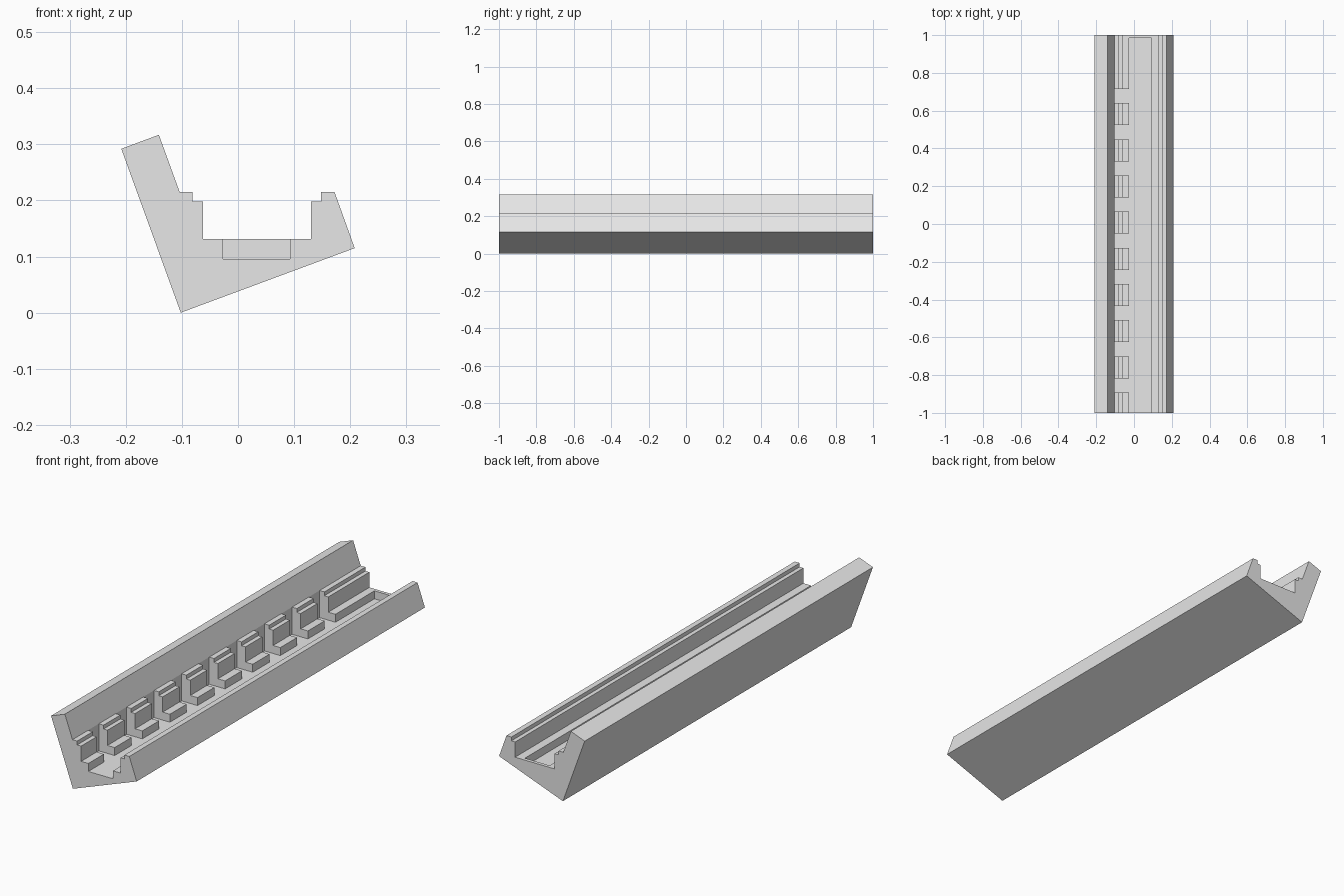
import bpy
import bmesh

cube = bpy.data.objects.get("Cube")
if cube:
    bpy.data.objects.remove(cube, do_unlink=True)

# Single flat grey
grey = bpy.data.materials.new("plain_grey")
grey.use_nodes = True
grey.diffuse_color = (0.8, 0.8, 0.8, 1)
grey.node_tree.nodes["Principled BSDF"].inputs["Base Color"].default_value = (0.8, 0.8, 0.8, 1)


def extrude_profile(name, profile, y0, y1):
    """Extrude an (x, z) profile along y."""
    bm = bmesh.new()
    face = bm.faces.new([bm.verts.new((x, y0, z)) for x, z in profile])
    result = bmesh.ops.extrude_face_region(bm, geom=[face])
    moved = [v for v in result["geom"] if isinstance(v, bmesh.types.BMVert)]
    bmesh.ops.translate(bm, verts=moved, vec=(0, y1 - y0, 0))
    bmesh.ops.recalc_face_normals(bm, faces=bm.faces)
    mesh = bpy.data.meshes.new(name)
    bm.to_mesh(mesh)
    bm.free()
    mesh.materials.append(grey)
    obj = bpy.data.objects.new(name, mesh)
    bpy.context.collection.objects.link(obj)
    return obj


# Heights and widths shared by the parts
FLOOR, LEDGE, STEP, RIM = 0.096, 0.131, 0.198, 0.215
WALL = -0.104
TROUGH_L, TROUGH_R = -0.027, 0.093

# Tilted body: tall wall, trough floor and stepped low rail
body = [(-0.102, 0), (0.208, 0.115), (0.172, RIM), (0.148, RIM),
        (0.148, STEP), (0.13, STEP), (0.13, LEDGE), (TROUGH_R, LEDGE),
        (TROUGH_R, FLOOR), (WALL, FLOOR), (WALL, RIM),
        (-0.141, 0.317), (-0.208, 0.292)]
extrude_profile("tilted_body", body, -1, 1)

# Thin wall closing the back end of the trough
end_wall = [(TROUGH_L, FLOOR), (TROUGH_R, FLOOR), (TROUGH_R, LEDGE), (TROUGH_L, LEDGE)]
extrude_profile("trough_end_wall", end_wall, 0.985, 1)

# Stepped teeth along the tall wall, separated by even slots
tooth = [(WALL, FLOOR), (TROUGH_L, FLOOR), (TROUGH_L, LEDGE), (-0.062, LEDGE),
         (-0.062, STEP), (-0.081, STEP), (-0.081, RIM), (WALL, RIM)]
PITCH, SLOT, SLOTS = 0.1915, 0.075, 9
back = 1
for i in range(SLOTS):
    front = 0.715 - PITCH * i
    extrude_profile(f"wall_tooth_{i + 1}", tooth, front, back)
    back = front - SLOT
extrude_profile("front_wall_tooth", tooth, -1, back)
